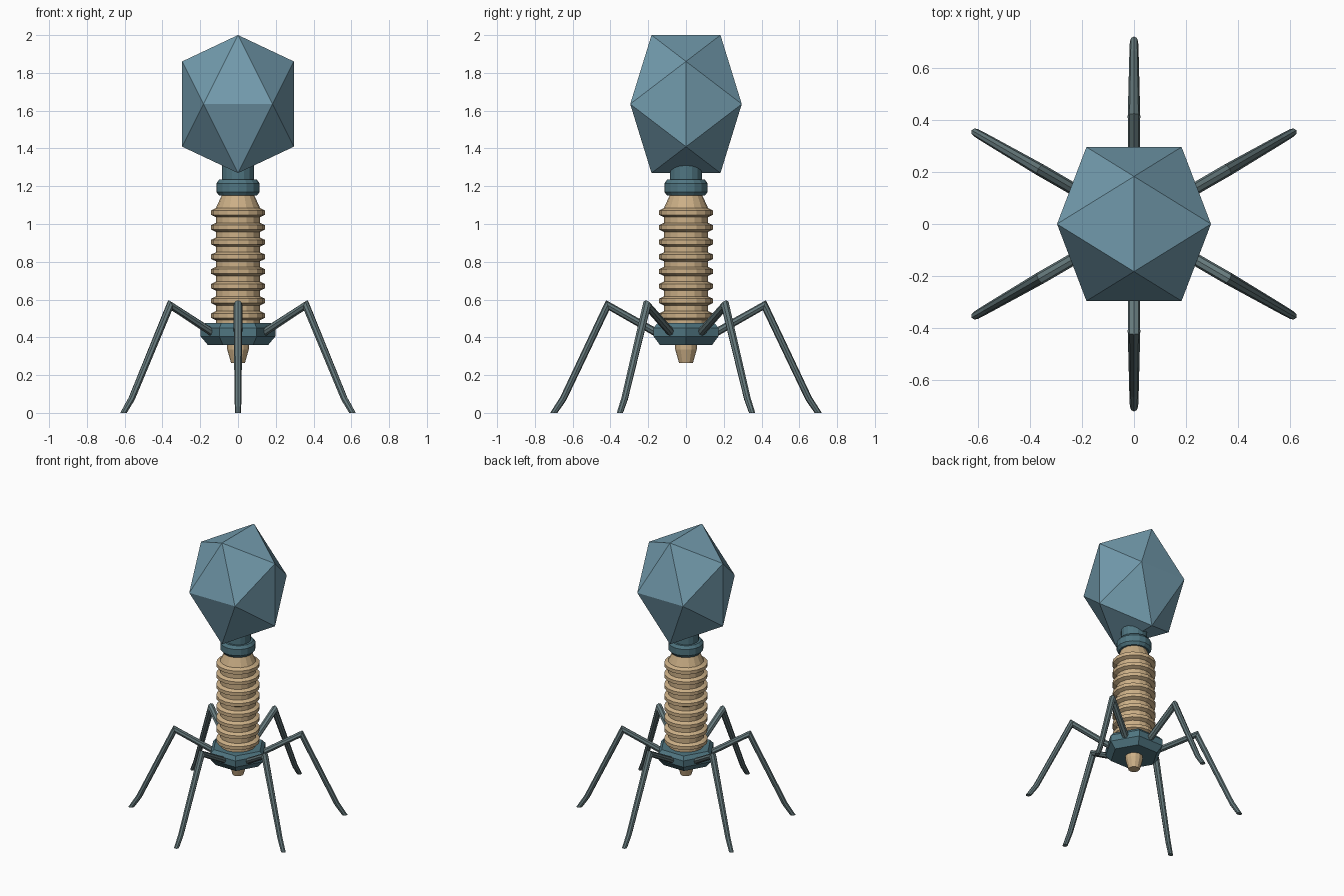
import bpy, bmesh, math
from mathutils import Vector

if "Cube" in bpy.data.objects:
    bpy.data.objects.remove(bpy.data.objects["Cube"])


def material(name, rgb):
    m = bpy.data.materials.new(name)
    m.diffuse_color = (*rgb, 1)
    m.use_nodes = True
    m.node_tree.nodes["Principled BSDF"].inputs["Base Color"].default_value = m.diffuse_color
    return m


SHELL = material("shell_blue", (0.17, 0.33, 0.42))
TEAL = material("dark_teal", (0.08, 0.18, 0.22))
TAN = material("tan", (0.60, 0.43, 0.24))
LEG = material("grey_teal", (0.13, 0.19, 0.20))


def finish(bm, name, mat):
    bmesh.ops.recalc_face_normals(bm, faces=bm.faces)
    me = bpy.data.meshes.new(name)
    bm.to_mesh(me)
    bm.free()
    me.materials.append(mat)
    ob = bpy.data.objects.new(name, me)
    bpy.context.collection.objects.link(ob)
    return ob


def skin(rings, name, mat):
    """Bridge a list of point rings and cap both ends."""
    bm = bmesh.new()
    loops = [[bm.verts.new(p) for p in ring] for ring in rings]
    n = len(loops[0])
    for a, b in zip(loops, loops[1:]):
        for i in range(n):
            j = (i + 1) % n
            bm.faces.new((a[i], a[j], b[j], b[i]))
    bm.faces.new(loops[0])
    bm.faces.new(loops[-1])
    return finish(bm, name, mat)


def lathe(name, profile, sides, mat):
    rings = [[(r * math.cos(math.tau * i / sides), r * math.sin(math.tau * i / sides), z)
              for i in range(sides)] for r, z in profile]
    return skin(rings, name, mat)


# Head: icosahedron stretched upward
A, B, STRETCH, MID = 0.1825, 0.2953, 1.237, 1.635
bm = bmesh.new()
for s in (-1, 1):
    for t in (-1, 1):
        for x, y, z in ((0, s * A, t * B), (s * B, 0, t * A), (s * A, t * B, 0)):
            bm.verts.new((x, y, MID + z * STRETCH))
bmesh.ops.convex_hull(bm, input=bm.verts)
finish(bm, "head", SHELL)

# Neck and collar
lathe("neck", [(0.085, 1.14), (0.085, 1.40)], 16, TEAL)
lathe("collar", [(0.10, 1.15), (0.115, 1.17), (0.115, 1.215), (0.10, 1.235)], 16, TEAL)

# Ribbed sheath
profile = [(0.117, 0.44)]
for i in range(8):
    z = 0.515 + i * 0.0779
    profile += [(0.117, z - 0.024), (0.142, z - 0.012), (0.142, z + 0.012), (0.117, z + 0.024)]
profile += [(0.085, 1.155)]
lathe("sheath", profile, 16, TAN)

# Hexagonal base plate and spike
lathe("base_plate", [(0.16, 0.36), (0.198, 0.405), (0.198, 0.45), (0.175, 0.475)], 6, TEAL)
lathe("spike", [(0.037, 0.265), (0.057, 0.335), (0.057, 0.38)], 12, TAN)


# Six bent legs
def leg(name, angle):
    out = Vector((math.cos(angle), math.sin(angle), 0))
    side = Vector((-math.sin(angle), math.cos(angle), 0))
    up = Vector((0, 0, 1))
    # distance out, height, half width, half depth, depth direction (out, up)
    stations = [(0.14, 0.415, 0.023, 0.021, (-0.52, 0.855)),
                (0.415, 0.57, 0.024, 0.028, (0.3, 0.955)),
                (0.65, 0.075, 0.018, 0.018, (0.87, 0.49)),
                (0.70, 0.0, 0.016, 0.019, (1, 0))]
    rings = []
    for r, z, w, d, (do, du) in stations:
        c = out * r + up * z
        depth = out * do + up * du
        rings.append([c + side * w * math.cos(math.tau * k / 8)
                      + depth * d * math.sin(math.tau * k / 8) for k in range(8)])
    skin(rings, name, LEG)


for i in range(6):
    leg(f"leg_{i + 1}", math.radians(30 + 60 * i))
